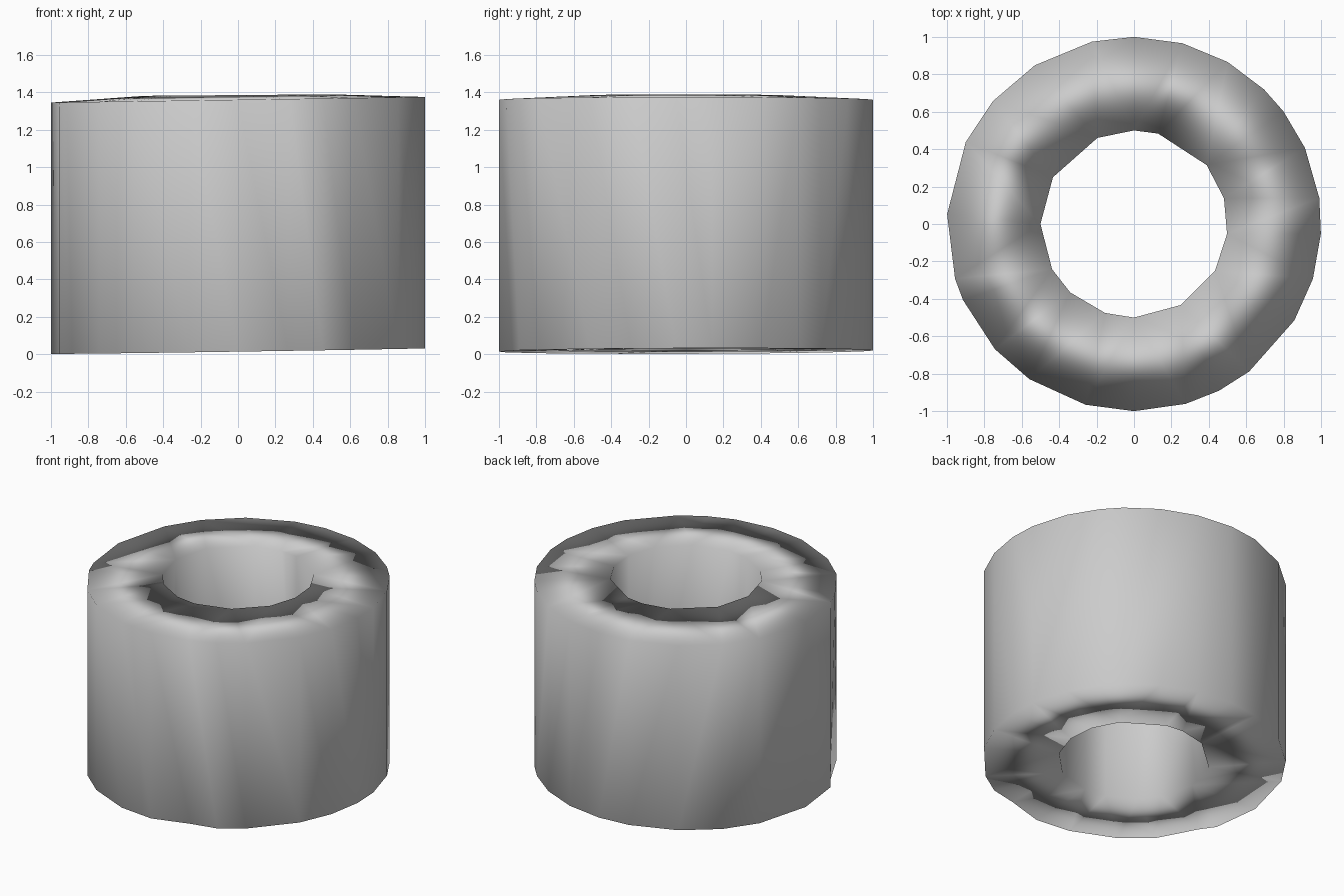
import bpy, bmesh
from math import radians, cos, sin

cube = bpy.data.objects.get("Cube")
if cube:
    bpy.data.objects.remove(cube, do_unlink=True)

# One plain grey material
grey = bpy.data.materials.new("plain grey")
grey.use_nodes = True
colour = (0.6, 0.6, 0.6, 1)
grey.diffuse_color = colour
grey.node_tree.nodes["Principled BSDF"].inputs["Base Color"].default_value = colour

# Uneven corner angles, in degrees, of the outer wall and the bore
OUTER = [8, 24, 37, 46, 60, 75, 90, 103, 122, 139, 154, 177, 197,
         204, 222, 236, 255, 270, 286, 297, 308, 329, 343, 357]
BORE = [16, 39, 75, 90, 113, 150, 180, 209, 227, 252, 270, 300, 330, 354]
DENTS = {204: 0.97, 286: 0.965}   # lower corners pushed slightly inwards


def ring(bm, angles, radius, height, dents=None):
    """Closed loop of edges whose height depends on its position."""
    verts = []
    for a in angles:
        r = radius * (dents or {}).get(a, 1)
        x, y = r * cos(radians(a)), r * sin(radians(a))
        verts.append(bm.verts.new((x, y, height(x, y))))
    return [bm.edges.new((verts[i - 1], v)) for i, v in enumerate(verts)]


bm = bmesh.new()
# Slightly tilted rims, a little higher around the bore
outer_top = ring(bm, OUTER, 1, lambda x, y: 1.36 + 0.015 * x)
bore_top = ring(bm, BORE, 0.5, lambda x, y: 1.385 + 0.008 * x)
bore_base = ring(bm, BORE, 0.5, lambda x, y: 0.025 + 0.01 * x)
outer_base = ring(bm, OUTER, 1, lambda x, y: 0.017 + 0.015 * x + 0.003 * y, DENTS)

# Wall, top face, bore and underside
loops = [outer_top, bore_top, bore_base, outer_base]
for i, loop in enumerate(loops):
    bmesh.ops.bridge_loops(bm, edges=loops[i - 1] + loop)
bmesh.ops.triangulate(bm, faces=bm.faces)
bmesh.ops.recalc_face_normals(bm, faces=bm.faces)
for face in bm.faces:
    face.smooth = True

mesh = bpy.data.meshes.new("hollow_cylinder")
bm.to_mesh(mesh)
bm.free()
mesh.materials.append(grey)
tube = bpy.data.objects.new("hollow_cylinder", mesh)
bpy.context.collection.objects.link(tube)

# Soft shading that rolls over the rims while the large faces stay flat
soft = tube.modifiers.new("soft rims", 'WEIGHTED_NORMAL')
soft.mode = 'FACE_AREA'
soft.weight = 50
